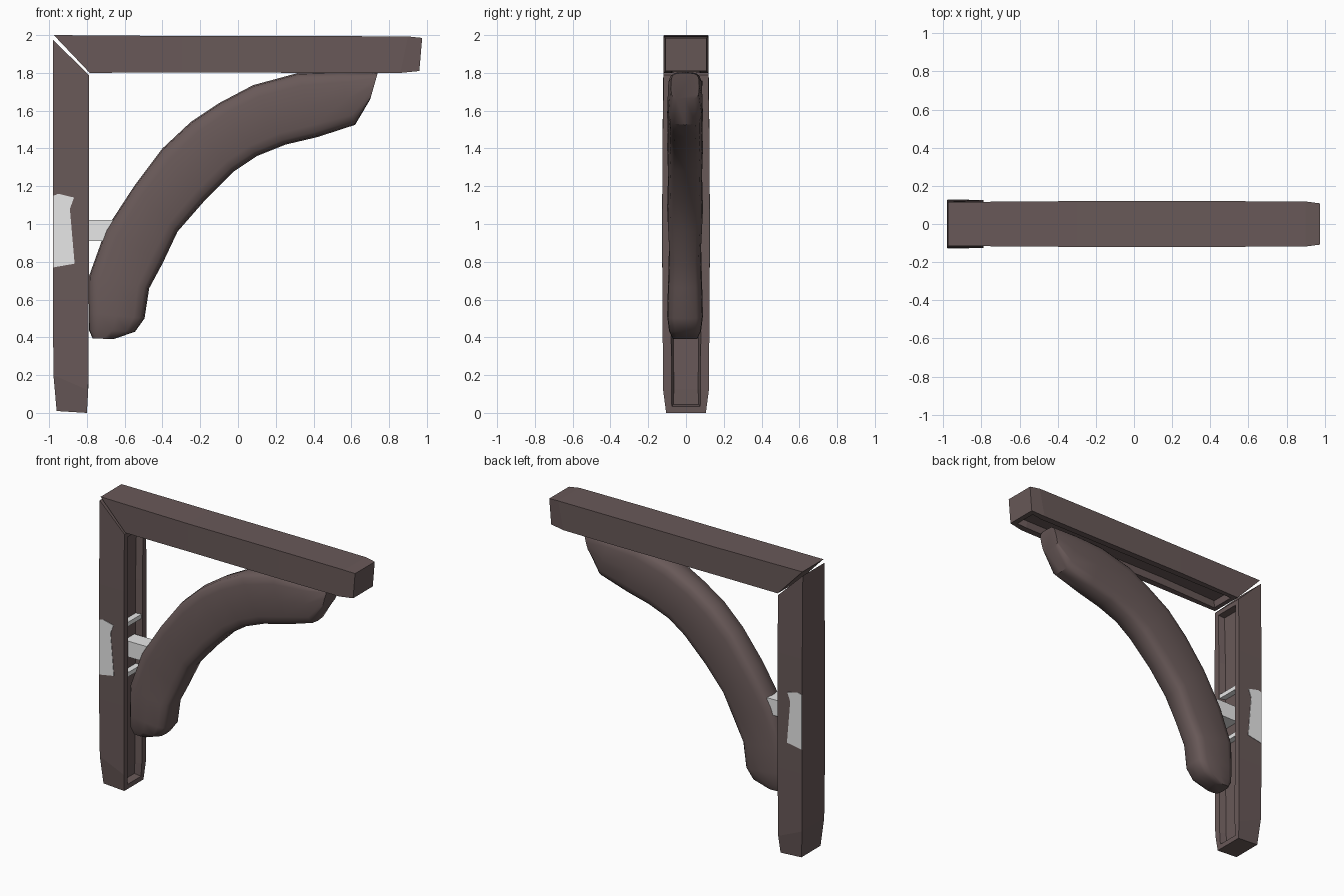
import bpy, bmesh, math
from mathutils import Vector

if "Cube" in bpy.data.objects:
    bpy.data.objects.remove(bpy.data.objects["Cube"])


def material(name, rgb):
    m = bpy.data.materials.new(name)
    m.use_nodes = True
    m.diffuse_color = (*rgb, 1)
    m.node_tree.nodes["Principled BSDF"].inputs["Base Color"].default_value = (*rgb, 1)
    return m


WOOD = material("dark brown wood", (0.14, 0.1, 0.098))
PALE = material("pale grey", (0.8, 0.8, 0.8))


def finish(bm, name, mat):
    bmesh.ops.recalc_face_normals(bm, faces=bm.faces)
    mesh = bpy.data.meshes.new(name)
    bm.to_mesh(mesh)
    bm.free()
    mesh.materials.append(mat)
    ob = bpy.data.objects.new(name, mesh)
    bpy.context.collection.objects.link(ob)
    return ob


def loft(bm, rings):
    """Skin closed rings of points; returns the side faces, one list per segment."""
    loops = [[bm.verts.new(p) for p in ring] for ring in rings]
    n = len(loops[0])
    sides = [[bm.faces.new((a[i], a[(i + 1) % n], b[(i + 1) % n], b[i])) for i in range(n)]
             for a, b in zip(loops, loops[1:])]
    bm.faces.new(loops[0])
    bm.faces.new(loops[-1])
    return sides


def timber(name, stations):
    """Hewn timber from (inner xz, outer xz, half width), with a channel in its inner side."""
    bm = bmesh.new()
    rings = [[(a[0], -w, a[1]), (a[0], w, a[1]), (b[0], w, b[1]), (b[0], -w, b[1])]
             for a, b, w in stations]
    inner = [seg[0] for seg in loft(bm, rings)]
    bmesh.ops.recalc_face_normals(bm, faces=bm.faces)
    bmesh.ops.inset_region(bm, faces=inner, thickness=0.045)
    bmesh.ops.inset_region(bm, faces=inner, thickness=0.012, depth=-0.045)
    return finish(bm, name, WOOD)


def box(name, lo, hi, mat):
    bm = bmesh.new()
    bmesh.ops.create_cube(bm, size=1)
    for v in bm.verts:
        v.co = Vector([l + (c + 0.5) * (h - l) for c, l, h in zip(v.co, lo, hi)])
    return finish(bm, name, mat)


# Upright post and top beam, mitred together at the corner
timber("post", [
    ((-0.8, 0.0), (-0.96, 0.01), 0.105),
    ((-0.793, 0.12), (-0.977, 0.2), 0.121),
    ((-0.79, 0.6), (-0.98, 0.6), 0.125),
    ((-0.79, 1.4), (-0.98, 1.4), 0.125),
    ((-0.79, 1.79), (-0.98, 1.975), 0.118)])
timber("beam", [
    ((-0.785, 1.8), (-0.975, 2.0), 0.115),
    ((-0.3, 1.803), (-0.3, 1.995), 0.12),
    ((0.4, 1.8), (0.4, 1.995), 0.12),
    ((0.86, 1.8), (0.9, 1.993), 0.118),
    ((0.96, 1.81), (0.975, 1.985), 0.108)])

# Curved brace: outer and inner edge points with half width
BRACE = [
    ((-0.77, 0.395), (-0.66, 0.39), 0.065),
    ((-0.79, 0.44), (-0.545, 0.43), 0.085),
    ((-0.79, 0.53), (-0.495, 0.5), 0.095),
    ((-0.79, 0.72), (-0.47, 0.66), 0.09),
    ((-0.7, 0.97), (-0.4, 0.79), 0.085),
    ((-0.55, 1.2), (-0.32, 0.96), 0.095),
    ((-0.4, 1.4), (-0.18, 1.12), 0.09),
    ((-0.25, 1.54), (-0.02, 1.28), 0.095),
    ((-0.1, 1.64), (0.1, 1.36), 0.09),
    ((0.08, 1.735), (0.25, 1.42), 0.095),
    ((0.32, 1.8), (0.42, 1.46), 0.09),
    ((0.54, 1.805), (0.62, 1.525), 0.092),
    ((0.74, 1.8), (0.7, 1.66), 0.075)]


def rounded(t, power=0.5):
    c, s = math.cos(t), math.sin(t)
    return math.copysign(abs(c) ** power, c), math.copysign(abs(s) ** power, s)


bm = bmesh.new()
rings = []
for a, b, w in BRACE:
    outer, inner = Vector((a[0], 0, a[1])), Vector((b[0], 0, b[1]))
    mid, half = (outer + inner) / 2, (outer - inner) / 2
    ring = []
    for i in range(16):
        u, v = rounded(math.tau * i / 16)
        ring.append(mid + half * u + Vector((0, w * v - 0.005, 0)))
    rings.append(ring)
loft(bm, rings)
brace = finish(bm, "curved_brace", WOOD)
bpy.context.view_layer.objects.active = brace
brace.select_set(True)
bpy.ops.object.shade_smooth_by_angle(angle=math.radians(40))
brace.select_set(False)

# Pale plates on the front and back of the post
PLATE = [(-0.978, 0.77), (-0.865, 0.79), (-0.89, 1.08), (-0.868, 1.14), (-0.95, 1.16), (-0.978, 1.15)]
for side, label in ((-1, "front"), (1, "back")):
    bm = bmesh.new()
    loft(bm, [[(x, side * y, z) for x, z in PLATE] for y in (0.122, 0.128)])
    finish(bm, label + "_plate", PALE)

# Pale tie from the post to the brace, with two bars across the channel
box("tie_block", (-0.84, -0.055, 0.91), (-0.66, 0.055, 1.02), PALE)
for label, z in (("upper", 1.13), ("lower", 0.78)):
    box(label + "_channel_bar", (-0.84, -0.08, z), (-0.795, 0.08, z + 0.03), PALE)
